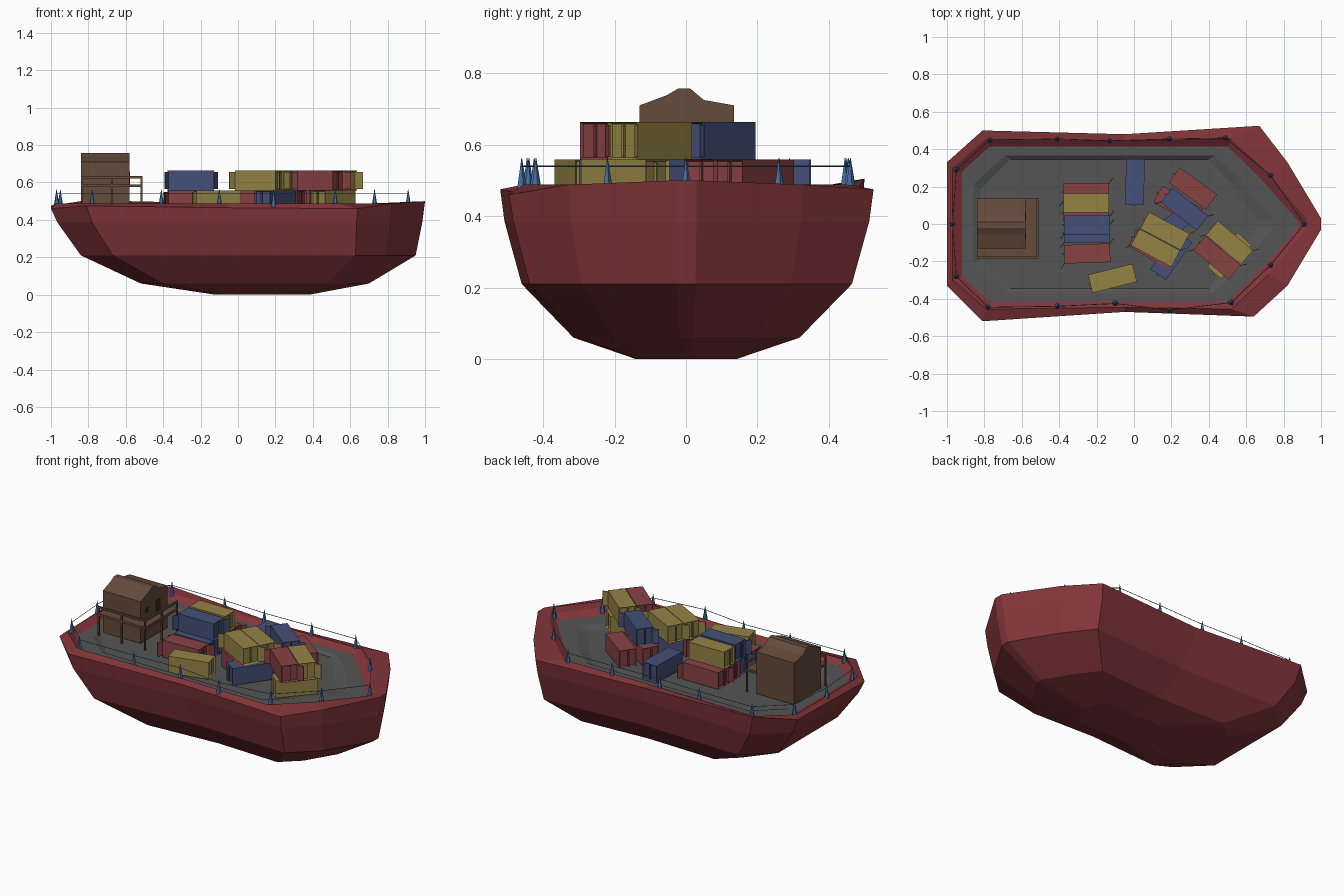
import bpy, bmesh, math
from mathutils import Vector, Matrix

if "Cube" in bpy.data.objects:
    bpy.data.objects.remove(bpy.data.objects["Cube"])


def material(name, rgb):
    m = bpy.data.materials.new(name)
    m.diffuse_color = (*rgb, 1)
    m.use_nodes = True
    m.node_tree.nodes["Principled BSDF"].inputs["Base Color"].default_value = m.diffuse_color
    return m


RED = material("hull_red", (0.22, 0.035, 0.04))
GREY = material("deck_grey", (0.09, 0.09, 0.09))
BROWN = material("wood_brown", (0.13, 0.07, 0.045))
DARK = material("dark_wood", (0.04, 0.022, 0.015))
STEEL = material("rail_blue", (0.06, 0.15, 0.33))
PAINT = {"red": material("container_red", (0.25, 0.055, 0.06)),
         "blue": material("container_blue", (0.06, 0.08, 0.19)),
         "yellow": material("container_yellow", (0.30, 0.23, 0.06))}


def finish(name, bm, *mats, recalc=True):
    if recalc:
        bmesh.ops.recalc_face_normals(bm, faces=bm.faces)
    me = bpy.data.meshes.new(name)
    bm.to_mesh(me)
    bm.free()
    ob = bpy.data.objects.new(name, me)
    bpy.context.collection.objects.link(ob)
    for m in mats:
        me.materials.append(m)
    return ob


def add_box(bm, lo, hi, mat=0):
    lo, hi = Vector(lo), Vector(hi)
    s = hi - lo
    r = bmesh.ops.create_cube(bm, size=1, matrix=Matrix.Translation((lo + hi) / 2) @ Matrix.Diagonal((*s, 1)))
    for f in {f for v in r["verts"] for f in v.link_faces}:
        f.material_index = mat
    return r["verts"]


# Hull and deck: rings lofted from keel to rim, then down to the deck floor
def mirrored(half, z):
    return [(x, y, z) for x, y in half] + [(x, -y, z) for x, y in reversed(half)]


rim = [(-1, .33, .475), (-.81, .50, .505), (-.05, .48, .475), (.67, .525, .475), (.82, .33, .488), (1, .03, .50),
       (1, -.03, .50), (.82, -.33, .488), (.64, -.495, .46), (-.05, -.47, .465), (-.81, -.52, .475), (-1, -.33, .46)]


def hull_ring(x0, x1, width, z):
    return [(x0 + (x + 1) / 2 * (x1 - x0), y * width / .52, z) for x, y, _ in rim]


rings = [hull_ring(-.12, .38, .14, 0), hull_ring(-.52, .70, .315, .06),
         hull_ring(-.84, .95, .46, .21), hull_ring(-.965, .985, .508, .385), rim,
         mirrored([(-.97, .30), (-.79, .455), (-.05, .445), (.52, .455), (.72, .27), (.93, .02)], .488),
         mirrored([(-.92, .28), (-.77, .415), (-.05, .415), (.50, .415), (.66, .26), (.88, .015)], .462),
         mirrored([(-.86, .21), (-.69, .365), (-.05, .365), (.43, .365), (.57, .24), (.74, .02)], .460),
         mirrored([(-.82, .19), (-.66, .345), (-.05, .345), (.40, .345), (.51, .22), (.66, .02)], .445)]
bm = bmesh.new()
vs = [[bm.verts.new(p) for p in ring] for ring in rings]
for k, (a, b) in enumerate(zip(vs, vs[1:])):
    for i in range(len(a)):
        j = (i + 1) % len(a)
        bm.faces.new((a[i], a[j], b[j], b[i])).material_index = int(k >= 6)
bm.faces.new(vs[0])
bm.faces.new(vs[-1]).material_index = 1
finish("hull_and_deck", bm, RED, GREY)

# Railing: pointed stanchions joined by a thin wire
posts = [(-.77, .45), (-.41, .455), (-.13, .445), (.19, .455), (.49, .46), (.73, .26), (.91, 0), (.73, -.22),
         (.52, -.42), (.19, -.46), (-.10, -.425), (-.41, -.44), (-.78, -.445), (-.95, -.28), (-.97, 0), (-.95, .29)]
bm = bmesh.new()
for x, y in posts:
    bmesh.ops.create_cone(bm, cap_ends=True, segments=5, radius1=.017, radius2=.001, depth=.095,
                          matrix=Matrix.Translation((x, y, .515)))
finish("railing_posts", bm, STEEL)
cu = bpy.data.curves.new("railing_wire", "CURVE")
cu.dimensions = "3D"
cu.bevel_depth = .002
cu.bevel_resolution = 0
sp = cu.splines.new("POLY")
sp.points.add(len(posts) - 1)
for p, (x, y) in zip(sp.points, posts):
    p.co = (x, y, .54, 1)
sp.use_cyclic_u = True
wire = bpy.data.objects.new("railing_wire", cu)
bpy.context.collection.objects.link(wire)
cu.materials.append(STEEL)

# Cabin: gabled profile extruded along the ship
profile = [(-.13, .45), (.135, .45), (.135, .71), (.05, .725), (.012, .757), (-.022, .757), (-.055, .738), (-.13, .71)]
bm = bmesh.new()
base = bm.faces.new([bm.verts.new((-.84, y, z)) for y, z in profile])
ext = bmesh.ops.extrude_face_region(bm, geom=[base])
bmesh.ops.translate(bm, vec=(.26, 0, 0), verts=[g for g in ext["geom"] if isinstance(g, bmesh.types.BMVert)])
finish("cabin", bm, BROWN)

# Door and window on the cabin
bm = bmesh.new()
add_box(bm, (-.582, .02, .585), (-.577, .06, .66))
add_box(bm, (-.582, -.08, .62), (-.577, -.05, .65))
finish("cabin_door", bm, DARK)

# Balcony wrapping the forward and right-hand walls, with rails and legs
bm = bmesh.new()
add_box(bm, (-.58, -.185, .575), (-.51, .14, .59))
add_box(bm, (-.84, -.185, .575), (-.58, -.13, .59))
add_box(bm, (-.52, -.185, .622), (-.51, .14, .634))
add_box(bm, (-.84, -.185, .622), (-.51, -.175, .634))
for x, y in [(-.52, -.185), (-.52, -.02), (-.52, .13), (-.68, -.185), (-.84, -.185)]:
    add_box(bm, (x, y, .445), (x + .01, y + .01, .634))
finish("balcony", bm, BROWN)

# Containers: box with recessed panelled ends and splayed door leaves
L, W, H = .245, .10, .105


def container(name, x, y, z, deg, colour, doors=True):
    bm = bmesh.new()
    add_box(bm, (-L / 2, -W / 2, 0), (L / 2, W / 2, H))
    ends = [f for f in bm.faces if abs(f.calc_center_median().x) > .1]
    bmesh.ops.inset_individual(bm, faces=ends, thickness=.008, depth=-.010)
    for s in (-1, 1):
        # central door post
        add_box(bm, (s * L / 2 - .010, -.004, .008), (s * L / 2 - .002, .004, H - .008))
        if doors:
            t = s
            leaf = add_box(bm, (0, -.002, .008), (.035, .002, H - .008))
            bmesh.ops.transform(bm, verts=leaf, matrix=Matrix.Translation((s * L / 2, t * W * .47, 0))
                                @ Matrix.Rotation(math.radians(55 if s > 0 else 235), 4, "Z"))
    ob = finish(name, bm, PAINT[colour])
    ob.location = (x, y, z)
    ob.rotation_euler.z = math.radians(deg)


LOW, HIGH = .453, .558
cargo = [(-.255, .17, LOW, 0, "red", 1), (-.255, .06, LOW, 0, "red", 0), (-.25, -.05, LOW, 0, "blue", 1),
         (-.25, -.158, LOW, 2, "red", 1), (-.255, .112, HIGH, 0, "yellow", 0), (-.25, -.005, HIGH, 0, "blue", 1),
         (.005, .225, LOW, 88, "blue", 0), (-.115, -.29, LOW, 14, "yellow", 0),
         (.315, .19, LOW, -36, "red", 0), (.235, .10, LOW, -30, "red", 0), (.27, .08, HIGH, -38, "blue", 1),
         (.17, -.03, LOW, 35, "blue", 0), (.10, -.135, LOW, -30, "red", 0), (.20, -.17, LOW, 55, "blue", 0),
         (.165, -.038, HIGH, -28, "yellow", 1), (.115, -.128, HIGH, -28, "yellow", 1),
         (.51, -.17, LOW, 48, "yellow", 0), (.445, -.18, HIGH, -40, "red", 1), (.51, -.10, HIGH, -40, "yellow", 1)]
for n, (x, y, z, a, c, d) in enumerate(cargo):
    container(f"container_{n + 1}", x, y, z, a, c, d)
